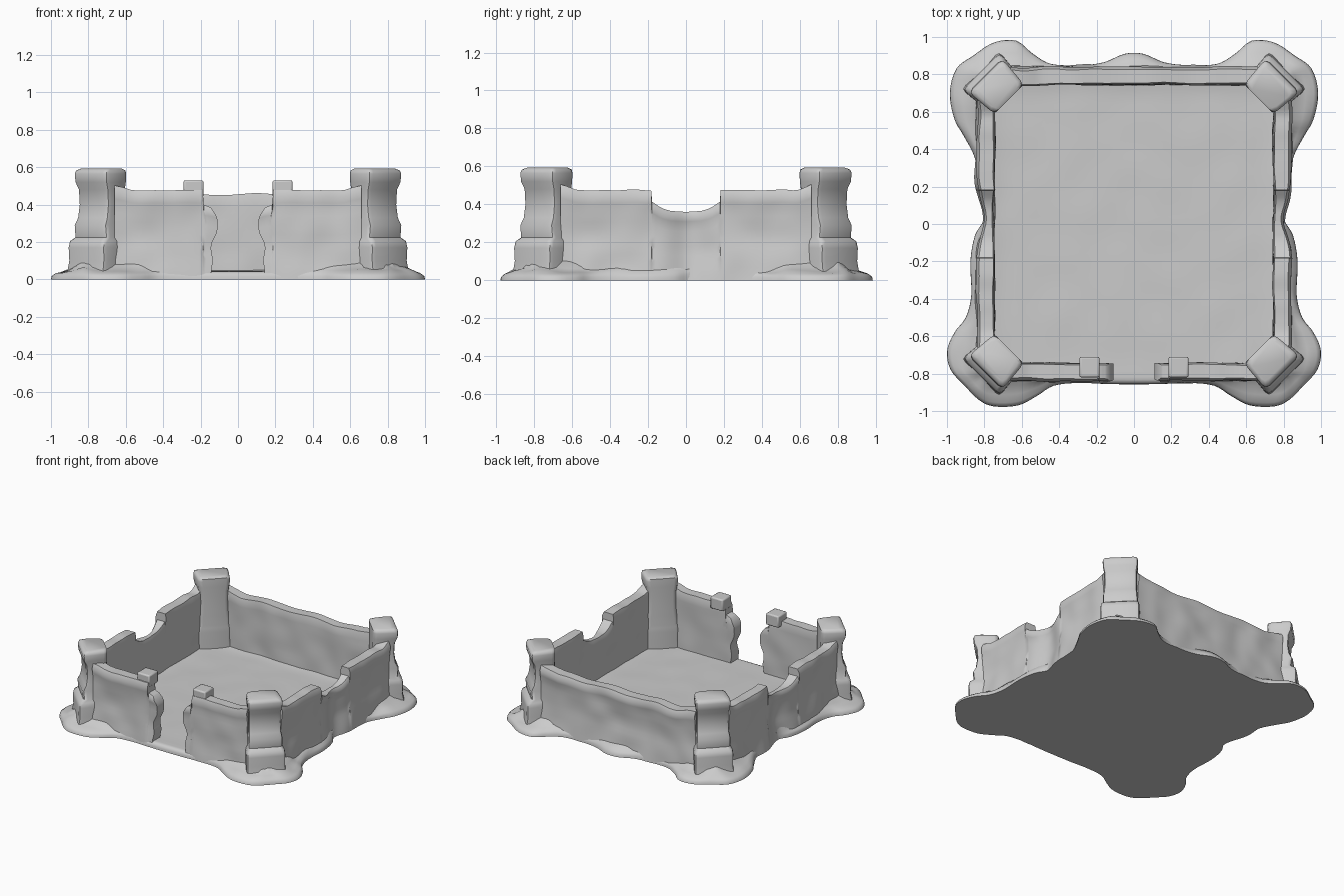
import bpy, math
from mathutils import Vector, noise

if "Cube" in bpy.data.objects:
    bpy.data.objects.remove(bpy.data.objects["Cube"])


def make(name, verts, faces, angle=50):
    me = bpy.data.meshes.new(name)
    me.from_pydata([tuple(v) for v in verts], [], faces)
    import bmesh
    bm = bmesh.new()
    bm.from_mesh(me)
    bmesh.ops.recalc_face_normals(bm, faces=bm.faces)
    bm.to_mesh(me)
    bm.free()
    for p in me.polygons:
        p.use_smooth = True
    me.set_sharp_from_angle(angle=math.radians(angle))
    ob = bpy.data.objects.new(name, me)
    bpy.context.collection.objects.link(ob)
    return ob


def lerp_table(t, table):
    for (a, va), (b, vb) in zip(table, table[1:]):
        if t <= b:
            return va + (vb - va) * max(0, t - a) / (b - a)
    return table[-1][1]


def rough(p, amp, scale=6):
    return amp * noise.noise(Vector(p) * scale)


def loft(rings):
    n = len(rings[0])
    verts = [v for r in rings for v in r]
    faces = [(k*n + i, k*n + (i+1) % n, (k+1)*n + (i+1) % n, (k+1)*n + i)
             for k in range(len(rings) - 1) for i in range(n)]
    return verts, faces


# Walls: rough slabs following a top-edge profile, lofted along their length
OUTER = [(0, .85), (.15, .842), (.45, .828), (.8, .83), (.93, .84), (1, .826)]
N = 14


def wall(name, stations, top, place, thin=lambda u: 0, jamb=None):
    rings = []
    for u in stations:
        col_out, col_in = [], []
        for k in range(N + 1):
            t = k / N
            z = t * top(u)
            uu = u
            if jamb:
                uu += (lerp_table(z, jamb) - .14) * max(0, 1 - (u - .14) / .06)
            do = lerp_table(t, OUTER) - thin(u)
            di = .745 + (.008 if k == N else 0)
            do += rough(place(uu, do, z), .012)
            di += rough(place(uu, di, z), .010)
            col_out.append(place(uu, do, z))
            col_in.append(place(uu, di, z))
        rings.append(col_out + col_in[::-1])
    verts, faces = loft(rings)
    m = 2 * N + 1
    for base in (0, (len(rings) - 1) * (m + 1)):
        faces += [(base + i, base + i + 1, base + m - i - 1, base + m - i) for i in range(N)]
    make(name, verts, faces)


def steps(a, b, n):
    return [a + (b - a) * i / n for i in range(n + 1)]


def side_top(u):
    a = abs(u)
    if a <= .18:
        return lerp_table(a, [(0, .36), (.08, .365), (.13, .38), (.165, .405), (.18, .415)])
    return .475 + rough((u, 3, 0), .008, 9) + .03 * max(0, (a - .58) / .08)


def back_top(u):
    return .455 + rough((u, 7, 0), .02, 5) + .03 * max(0, (abs(u) - .5) / .16)


def front_top(u):
    if u < .185:
        return lerp_table(u, [(.14, .385), (.18, .40)])
    return .477 + rough((u, 1, 0), .006, 9) + .025 * max(0, (u - .57) / .09)


JAMB = [(0, .142), (.06, .142), (.1, .132), (.16, .145), (.2, .14), (.24, .115),
        (.28, .108), (.34, .112), (.38, .145)]
side_u = steps(-.66, -.181, 20) + steps(-.18, .18, 18) + steps(.181, .66, 20)
waist = lambda u: .042 * math.exp(-((u - .03) / .11) ** 2)
front_u = steps(.14, .184, 4) + steps(.186, .66, 22)
wall("back_wall", steps(-.66, .66, 50), back_top, lambda u, d, z: (u, d, z))
for s, side in ((1, "right"), (-1, "left")):
    wall(side + "_wall", side_u, side_top, lambda u, d, z: (s * d, u, z), waist)
    wall("front_wall_" + side, front_u, front_top, lambda u, d, z: (s * u, -d, z), jamb=JAMB)
    # Gate post cap
    bpy.ops.mesh.primitive_cube_add(size=1, location=(s * .238, -.765, .485))
    cap = bpy.context.object
    cap.name = "gate_cap_" + side
    cap.scale = (.108, .11, .09)
    bpy.ops.object.transform_apply(location=False, rotation=False, scale=True)
    bev = cap.modifiers.new("bevel", "BEVEL")
    bev.width, bev.segments = .01, 2
    bpy.ops.object.shade_smooth_by_angle()

# Corner towers: (height, outer diagonal distance, half width), set at 45 degrees
LEVELS = [(0, 1.17, .145), (.1, 1.152, .138), (.17, 1.155, .14), (.205, 1.148, .136),
          (.225, 1.118, .125), (.29, 1.125, .124), (.33, 1.105, .118), (.40, 1.095, .116),
          (.48, 1.10, .117), (.52, 1.118, .125), (.565, 1.122, .127), (.583, 1.115, .122),
          (.593, 1.095, .105)]


def tower(name, sx, sy):
    rings = []
    for z, d, t in LEVELS:
        inner = .945 + (.012 if z > .59 else 0)
        pts = []
        corners = [(inner, -t + .015), (d, -t), (d, t), (inner, t - .015)]
        for i, c in enumerate(corners):   # rounded corners
            c = Vector(c)
            a = c + (Vector(corners[i - 1]) - c).normalized() * .028
            b = c + (Vector(corners[(i + 1) % 4]) - c).normalized() * .028
            pts += [a, (a + b) / 4 + c / 2, b]
        r = math.sqrt(.5)
        rings.append([(sx * (p.x - p.y) * r, sy * (p.x + p.y) * r, z) for p in pts])
    verts, faces = loft(rings)
    n = len(rings[0])
    faces.append(tuple(range(len(verts) - n, len(verts))))
    make(name, verts, faces)


for sx in (1, -1):
    for sy in (1, -1):
        tower("tower_%s_%s" % ("back" if sy > 0 else "front", "right" if sx > 0 else "left"), sx, sy)

# Rubble skirt: right half of the ground outline, mirrored and smoothed
HALF = [(.06, -.857), (.16, -.855), (.3, -.85), (.43, -.865), (.52, -.92), (.62, -.97), (.75, -.975),
        (.83, -.94), (.91, -.86), (.98, -.78), (1, -.68), (.96, -.58), (.9, -.5), (.87, -.38),
        (.875, -.2), (.85, -.06), (.8, .04), (.83, .2), (.85, .35), (.91, .47), (.96, .56),
        (.985, .7), (.95, .83), (.86, .9), (.75, .97), (.63, .98), (.54, .91), (.44, .855),
        (.28, .85), (.16, .865), (.05, .91)]
loop = [Vector(p) for p in HALF] + [Vector((-x, y)) for x, y in HALF[::-1]]
outline = []
for i in range(len(loop)):
    p0, p1, p2, p3 = (loop[(i + k) % len(loop)] for k in (-1, 0, 1, 2))
    for k in range(4):
        t = k / 4
        outline.append(p1 + .5 * t * ((p2 - p0) + t * ((2*p0 - 5*p1 + 4*p2 - p3)
                                                      + t * (3*p1 - p0 - 3*p2 + p3))))
rings = []
for f, z in ((0, 0), (.02, .018), (.12, .034), (.35, .052), (.6, .068), (.8, .10), (1, .12)):
    ring = []
    for p in outline:
        q = Vector((max(-.79, min(.79, p.x)), max(-.79, min(.79, p.y))))
        v = p.lerp(q, f)
        h = z + (rough((p.x, p.y, f), .02, 7) if f > .2 else 0)
        if abs(p.x) < .2 and p.y < 0:     # low gate sill
            h = min(h, .042)
        ring.append((v.x, v.y, h))
    rings.append(ring)
verts, faces = loft(rings)
faces.append(tuple(range(len(outline))))
make("rubble_skirt", verts, faces, 70)

# Courtyard floor, slightly uneven and rising at the wall foot
G = 40
verts = []
for j in range(G + 1):
    for i in range(G + 1):
        x, y = -.8 + 1.6 * i / G, -.8 + 1.6 * j / G
        edge = max(0, max(abs(x), y) - .70)
        verts.append((x, y, .042 + .15 * edge + rough((x, y, 0), .004, 5)))
faces = [(j*(G+1) + i, j*(G+1) + i + 1, (j+1)*(G+1) + i + 1, (j+1)*(G+1) + i)
         for j in range(G) for i in range(G)]
make("courtyard_floor", verts, faces)
